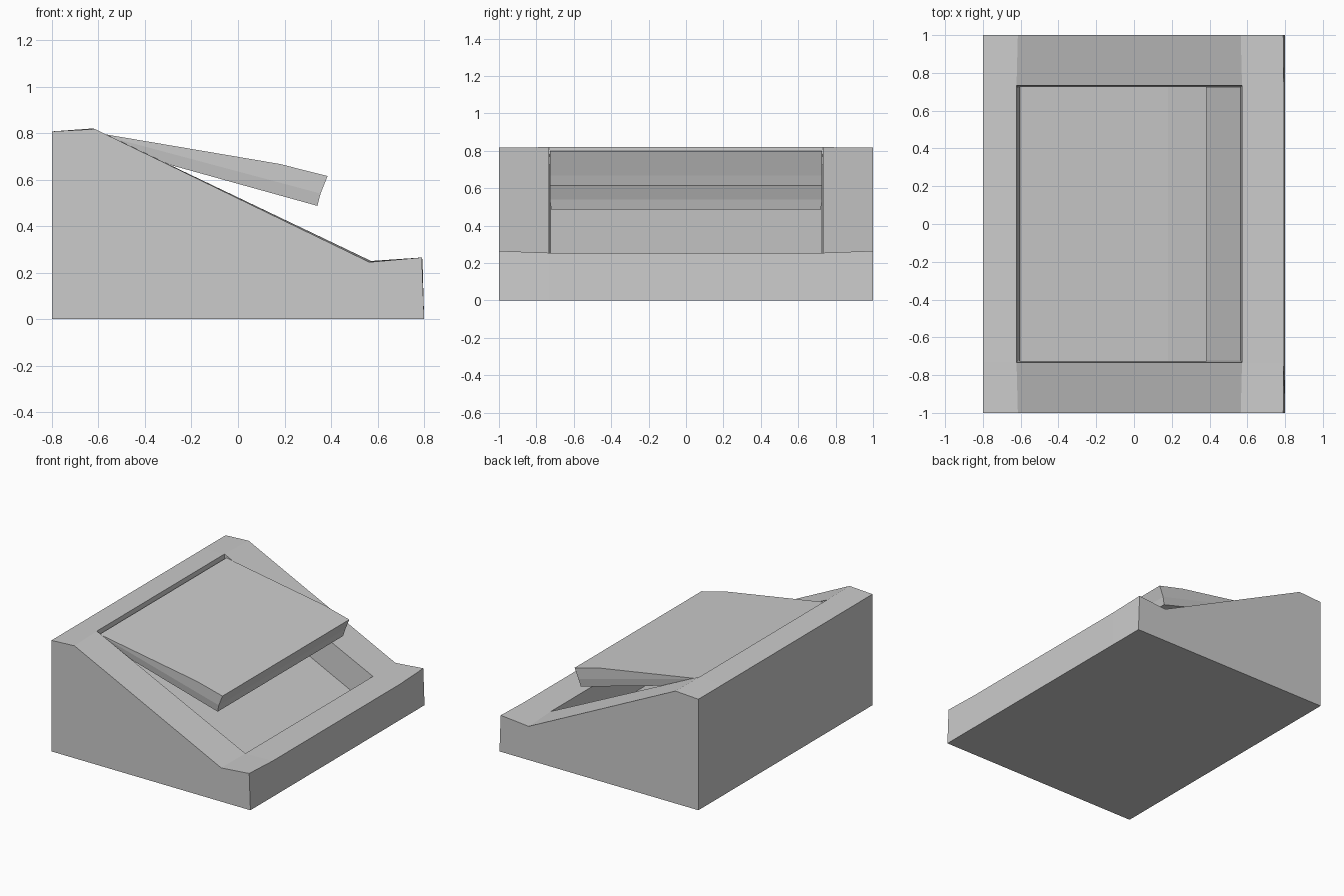
import bpy, bmesh
from mathutils import Vector

if "Cube" in bpy.data.objects:
    bpy.data.objects.remove(bpy.data.objects["Cube"])


def loft(bm, sections):
    """Skin matching closed xz profiles placed at given y; return side faces."""
    rings = [[bm.verts.new((x, y, z)) for x, z in prof] for y, prof in sections]
    n = len(rings[0])
    sides = [[bm.faces.new((a[i], a[(i + 1) % n], b[(i + 1) % n], b[i]))
              for i in range(n)] for a, b in zip(rings, rings[1:])]
    bm.faces.new(rings[0])
    bm.faces.new(rings[-1][::-1])
    return sides


def finish(bm, name):
    bmesh.ops.recalc_face_normals(bm, faces=bm.faces[:])
    me = bpy.data.meshes.new(name)
    bm.to_mesh(me)
    bm.free()
    ob = bpy.data.objects.new(name, me)
    bpy.context.collection.objects.link(ob)
    return ob


# Sloped desk body: end profile and slightly different inner profile
outer = [(-.8, 0), (.8, 0), (.79, .265), (.565, .245), (-.615, .817), (-.8, .807)]
inner = [(-.8, 0), (.8, 0), (.793, .255), (.572, .25), (-.622, .82), (-.8, .807)]
bm = bmesh.new()
sides = loft(bm, [(-1, outer), (-.733, inner), (.733, inner), (1, outer)])

# Storage recess sunk into the middle of the slope, walls slightly drafted
slope = sides[1][3]
corners = [v for v in slope.verts]
floor = []
for v in corners:
    c = v.co
    floor.append(bm.verts.new(((c.x + .025) * .987 - .025, c.y * .985, c.z - .222)))
bm.faces.remove(slope)
for i in range(4):
    j = (i + 1) % 4
    bm.faces.new((corners[i], corners[j], floor[j], floor[i]))
bm.faces.new(floor)
finish(bm, "desk_body")

# Half-open lid: wedge-shaped slab with a slightly narrower lower part
lid = [(-.603, .8), (.18, .667), (.385, .615), (.355, .54), (.341, .487), (-.612, .752), (-.606, .797)]
bm = bmesh.new()
loft(bm, [(-.728, lid), (.728, lid)])
for v in bm.verts:
    if (v.co.x > 0 and v.co.z < .5) or (v.co.x < 0 and v.co.z < .76):
        v.co.y *= .99
# split the side walls along the seam
bm.verts.ensure_lookup_table()
for s in (0, 7):
    bmesh.ops.connect_verts(bm, verts=[bm.verts[s + 3], bm.verts[s + 6]])
finish(bm, "lid")
